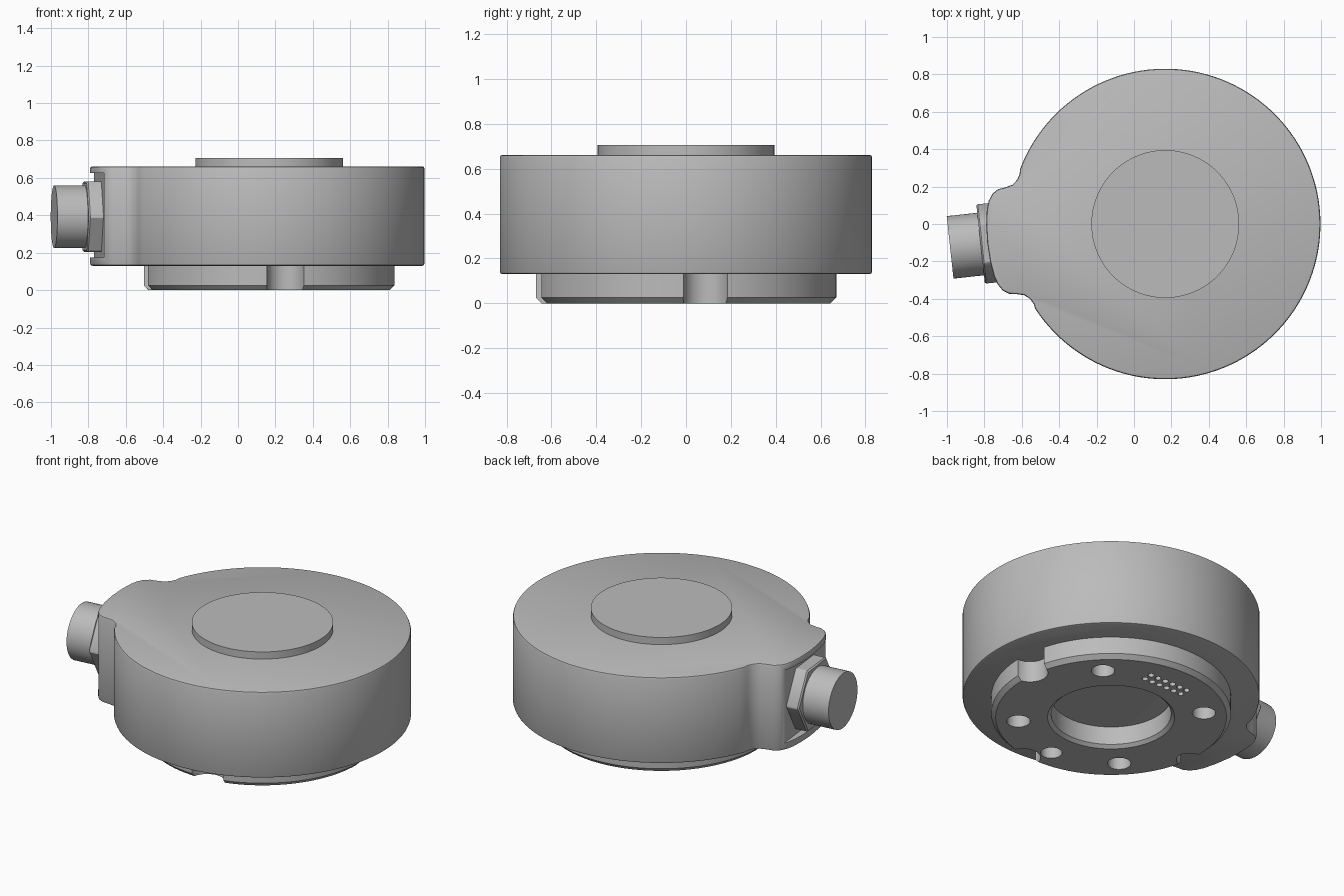
import bpy, bmesh, math
from mathutils import Matrix, Vector

cube = bpy.data.objects.get("Cube")
if cube:
    bpy.data.objects.remove(cube, do_unlink=True)

CX = 0.167                      # axis of the round housing
TILT = math.radians(186.2)      # heading of the cable connector
NOTCH_ANGLES = [math.radians(a) for a in (7.5, 187.5, 277.5)]

grey = bpy.data.materials.new("satin grey")
grey.use_nodes = True
colour = (0.5, 0.5, 0.5, 1)
grey.diffuse_color = colour
grey.node_tree.nodes["Principled BSDF"].inputs["Base Color"].default_value = colour


def polar(r, a):
    return (CX + r * math.cos(a), r * math.sin(a))


def circle(r, n, centre=(0, 0), start=0):
    return [(centre[0] + r * math.cos(start + math.tau * i / n),
             centre[1] + r * math.sin(start + math.tau * i / n)) for i in range(n)]


def prism(bm, outline, z0, z1, matrix=Matrix()):
    """Closed straight prism added to a bmesh."""
    low = [bm.verts.new(matrix @ Vector((x, y, z0))) for x, y in outline]
    high = [bm.verts.new(matrix @ Vector((x, y, z1))) for x, y in outline]
    bm.faces.new(low[::-1])
    bm.faces.new(high)
    for i in range(len(low)):
        j = (i + 1) % len(low)
        bm.faces.new((low[i], low[j], high[j], high[i]))


def make(name, bm):
    bmesh.ops.recalc_face_normals(bm, faces=bm.faces)
    mesh = bpy.data.meshes.new(name)
    bm.to_mesh(mesh)
    bm.free()
    mesh.materials.append(grey)
    obj = bpy.data.objects.new(name, mesh)
    bpy.context.collection.objects.link(obj)
    return obj


def activate(obj):
    bpy.ops.object.select_all(action='DESELECT')
    obj.select_set(True)
    bpy.context.view_layer.objects.active = obj


def bevel(obj, width, segments=1):
    mod = obj.modifiers.new("edge", 'BEVEL')
    mod.width, mod.segments = width, segments
    mod.limit_method, mod.angle_limit = 'ANGLE', math.radians(50)
    activate(obj)
    bpy.ops.object.modifier_apply(modifier=mod.name)


def cut(obj, cutter):
    mod = obj.modifiers.new("cut", 'BOOLEAN')
    mod.operation, mod.solver, mod.object = 'DIFFERENCE', 'EXACT', cutter
    activate(obj)
    bpy.ops.object.modifier_apply(modifier=mod.name)


def smooth(obj):
    activate(obj)
    bpy.ops.object.shade_smooth_by_angle(angle=math.radians(30))


# Housing: round with a rounded lobe that carries the connector
half = [(.952, .1), (.94, .18), (.925, .225), (.902, .26), (.87, .281),
        (.83, .287), (.79, .297), (.762, .32), (.745, .35)]
lobe = [(a, -b) for a, b in reversed(half)] + [(.957, 0)] + half
start = math.atan2(.375, .74)
steps = 112
arc = [(.83 * math.cos(t), .83 * math.sin(t)) for t in
       (start + (math.tau - 2 * start) * i / steps for i in range(steps + 1))]
turn = Matrix.Translation((CX, 0, 0)) @ Matrix.Rotation(TILT, 4, 'Z')
bm = bmesh.new()
prism(bm, lobe + arc, .13, .662, turn)
housing = make("housing", bm)
bevel(housing, .012, 2)

# Base flange: ring with chamfered rim and bore
profile = [(.355, 0), (.645, 0), (.67, .025), (.67, .131), (.335, .131), (.335, .018)]
bm = bmesh.new()
n = 96
rings = [[bm.verts.new((x, y, z)) for x, y in circle(r, n, (CX, 0))] for r, z in profile]
for k, ring in enumerate(rings):
    nxt = rings[(k + 1) % len(rings)]
    for i in range(n):
        j = (i + 1) % n
        bm.faces.new((ring[i], ring[j], nxt[j], nxt[i]))
base = make("base_flange", bm)

# Rounded notches in the flange rim
bm = bmesh.new()
for a, r in zip(NOTCH_ANGLES, (.1, .085, .1)):
    prism(bm, circle(r, 32, polar(.67, a)), -.1, .2)
notches = make("notch_cutter", bm)

# Mounting holes, locating hole and the two rows of contact holes
bm = bmesh.new()
for deg, r in ((45, .065), (135, .065), (225, .065), (315, .065), (270, .06)):
    prism(bm, circle(r, 32, polar(.52, math.radians(deg))), -.1, .28)
prism(bm, circle(.068, 32, polar(.64, NOTCH_ANGLES[1])), -.1, .28)
for row in (.45, .502):
    for i in range(6):
        prism(bm, circle(.018, 12, (CX + (i - 2.5) * .052, row)), -.1, .2)
holes = make("hole_cutter", bm)

# Flat seat for the connector, leaving a lip at top and bottom of the lobe
bm = bmesh.new()
prism(bm, [(.915, -.3), (1.2, -.3), (1.2, .3), (.915, .3)], .175, .625, turn)
seat = make("seat_cutter", bm)

cut(housing, seat)
cut(housing, holes)
cut(base, notches)
cut(base, holes)
for cutter in (notches, holes, seat):
    bpy.data.objects.remove(cutter, do_unlink=True)

# Raised disc on the top
bm = bmesh.new()
prism(bm, circle(.395, 96, (CX, 0)), .65, .706)
top_disc = make("top_disc", bm)

# Connector: hexagonal nut and round plug along the tilted axis
axis = turn @ Matrix.Translation((0, 0, .392)) @ Matrix.Rotation(math.pi / 2, 4, 'Y')
bm = bmesh.new()
prism(bm, circle(.217, 6, start=math.pi / 2), .9, .993, axis)
nut = make("connector_nut", bm)
bevel(nut, .008)
bm = bmesh.new()
prism(bm, circle(.168, 64), .95, 1.157, axis)
plug = make("connector_plug", bm)

for obj in (housing, base, top_disc, nut, plug):
    smooth(obj)
